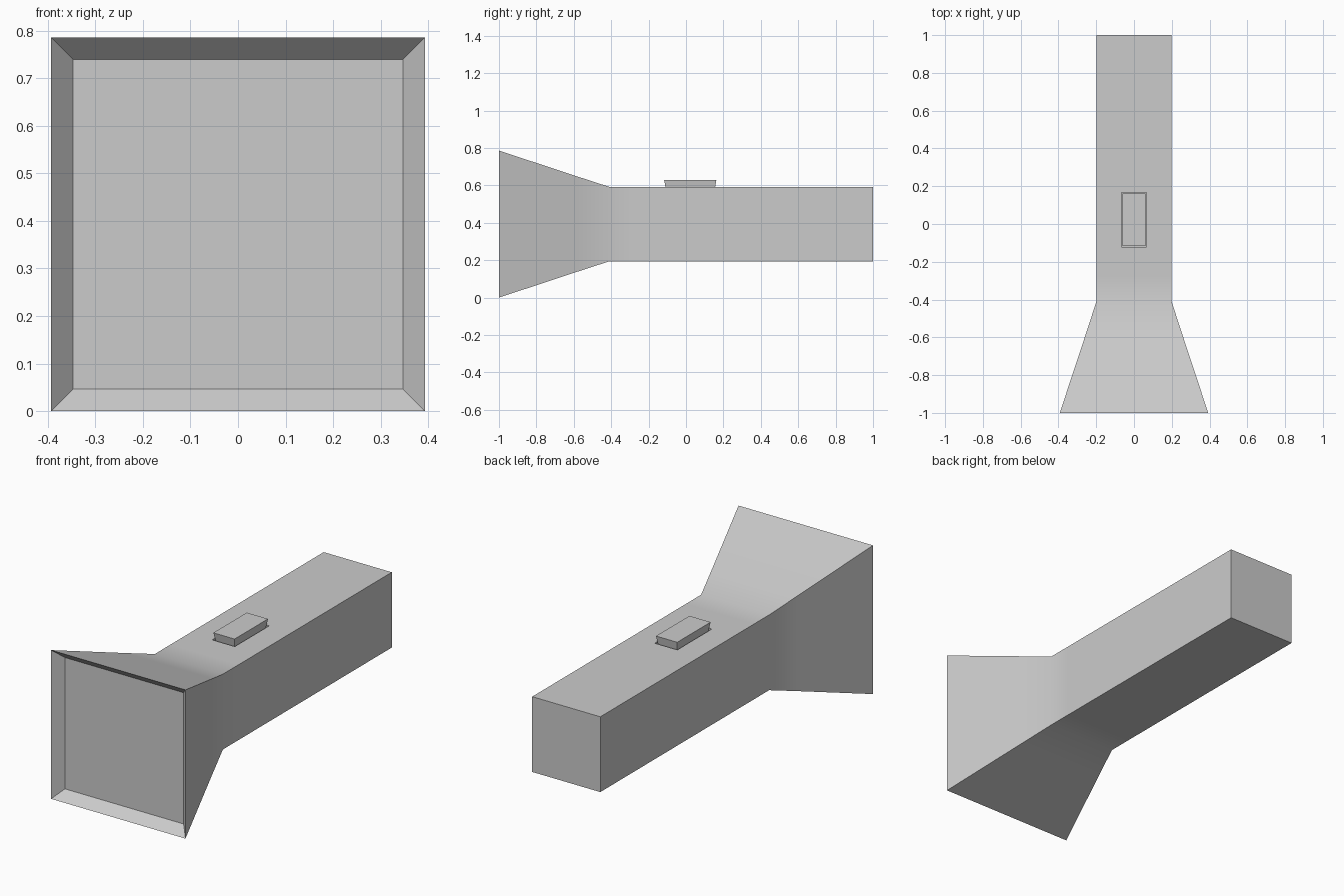
import bpy, bmesh

if "Cube" in bpy.data.objects:
    bpy.data.objects.remove(bpy.data.objects["Cube"])

CZ = 0.393       # height of the long axis
HALF = 0.199     # half width of the square body


def make_object(name, bm):
    bmesh.ops.recalc_face_normals(bm, faces=bm.faces)
    mesh = bpy.data.meshes.new(name)
    bm.to_mesh(mesh)
    bm.free()
    obj = bpy.data.objects.new(name, mesh)
    bpy.context.collection.objects.link(obj)
    return obj


def loft(name, rings):
    """Closed skin through a list of four-corner rings."""
    bm = bmesh.new()
    loops = [[bm.verts.new(p) for p in ring] for ring in rings]
    for a, b in zip(loops, loops[1:]):
        for i in range(4):
            j = (i + 1) % 4
            bm.faces.new((a[i], a[j], b[j], b[i]))
    bm.faces.new(loops[0])
    bm.faces.new(loops[-1])
    return make_object(name, bm)


def cross_ring(y, h):
    return [(sx * h, y, CZ + sz * h) for sx, sz in ((-1, -1), (1, -1), (1, 1), (-1, 1))]


def flat_ring(x, y0, y1, z):
    return [(-x, y0, z), (x, y0, z), (x, y1, z), (-x, y1, z)]


# Body: recessed lens, sharp rim, flared head and square handle
profile = [(-0.95, 0.347), (-1.0, 0.393), (-0.57, 0.251),
           (-0.41, HALF), (-0.28, HALF), (1.0, HALF)]
body = loft("torch_body", [cross_ring(y, h) for y, h in profile])

# Shallow pocket around the switch
top = CZ + HALF
cutter = loft("switch_pocket_cutter", [flat_ring(0.066, -0.121, 0.167, z)
                                       for z in (top - 0.02, top + 0.05)])
cutter.hide_render = True
cut = body.modifiers.new("switch_pocket", 'BOOLEAN')
cut.operation = 'DIFFERENCE'
cut.solver = 'EXACT'
cut.object = cutter
bpy.context.view_layer.objects.active = body
bpy.ops.object.modifier_apply(modifier=cut.name)
bpy.data.objects.remove(cutter)

# Smooth blend where the head meets the handle
body.select_set(True)
bpy.ops.object.shade_smooth_by_angle(angle=0.5236)

# Switch: block slightly wider at the top
loft("switch_button", [flat_ring(0.053, -0.106, 0.153, top - 0.02),
                       flat_ring(0.062, -0.117, 0.162, top + 0.037)])
